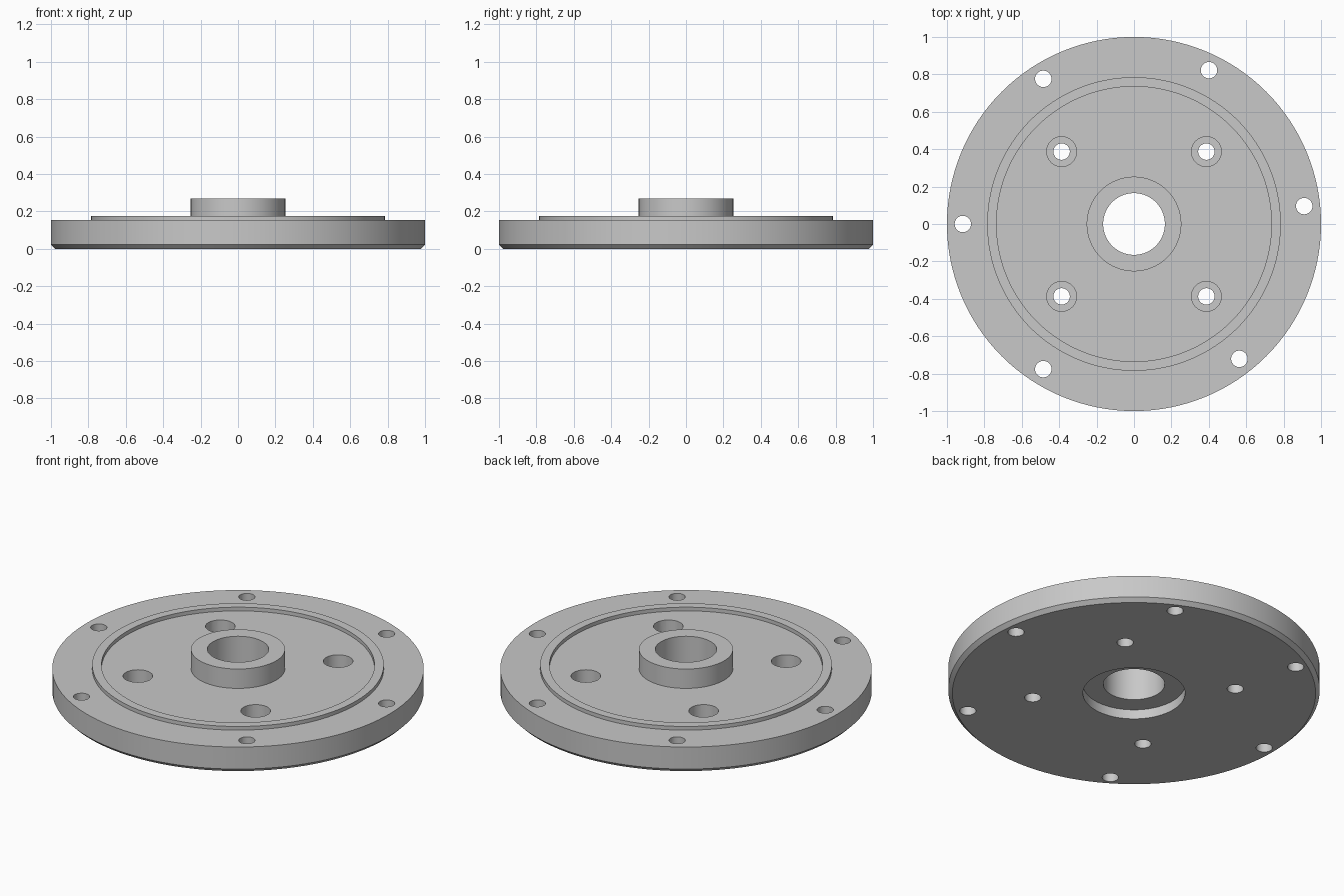
import bpy
import bmesh
import math

if "Cube" in bpy.data.objects:
    bpy.data.objects.remove(bpy.data.objects["Cube"])

steel = bpy.data.materials.new("steel grey")
steel.diffuse_color = (0.58, 0.58, 0.58, 1.0)
steel.use_nodes = True
steel.node_tree.nodes["Principled BSDF"].inputs["Base Color"].default_value = steel.diffuse_color


def lathe(name, profile, segments, x=0.0, y=0.0):
    """Revolve a closed (radius, height) profile around z."""
    bm = bmesh.new()
    verts = [bm.verts.new((r, 0.0, z)) for r, z in profile]
    edges = [bm.edges.new((verts[i], verts[(i + 1) % len(verts)]))
             for i in range(len(verts))
             if profile[i][0] + profile[(i + 1) % len(verts)][0] > 0]
    bmesh.ops.spin(bm, geom=verts + edges, cent=(0, 0, 0), axis=(0, 0, 1),
                   angle=math.tau, steps=segments)
    bmesh.ops.remove_doubles(bm, verts=bm.verts[:], dist=1e-5)
    bmesh.ops.recalc_face_normals(bm, faces=bm.faces[:])
    mesh = bpy.data.meshes.new(name)
    bm.to_mesh(mesh)
    bm.free()
    mesh.materials.append(steel)
    obj = bpy.data.objects.new(name, mesh)
    obj.location = (x, y, 0.0)
    bpy.context.collection.objects.link(obj)
    return obj


# Flange disc: chamfered rim, raised locating ring, hub, bore and rear recess
flange = lathe("flange", [
    (0.978, 0.0), (1.0, 0.022), (1.0, 0.153),
    (0.785, 0.153), (0.785, 0.175), (0.735, 0.175), (0.735, 0.153),
    (0.253, 0.153), (0.253, 0.268), (0.165, 0.268),
    (0.165, 0.056), (0.275, 0.056), (0.275, 0.0)], 128)

cutters = []

# Rim bolt holes
for i, angle in enumerate((6, 64, 122, 180, 238, 308)):
    a = math.radians(angle)
    cutters.append(lathe(f"rim_hole_cutter_{i}", [
        (0, -0.1), (0.044, -0.1), (0.044, 0.4), (0, 0.4)], 32,
        0.915 * math.cos(a), 0.915 * math.sin(a)))

# Counterbored inner holes
for i, (sx, sy) in enumerate(((1, 1), (-1, 1), (-1, -1), (1, -1))):
    cutters.append(lathe(f"counterbore_cutter_{i}", [
        (0, -0.1), (0.044, -0.1), (0.044, 0.065),
        (0.08, 0.065), (0.08, 0.4), (0, 0.4)], 32,
        0.387 * sx, 0.387 * sy))

# Drill the holes, then discard the cutters
bpy.context.view_layer.objects.active = flange
flange.select_set(True)
for cutter in cutters:
    cutter.hide_render = True
    mod = flange.modifiers.new("drill", "BOOLEAN")
    mod.operation = "DIFFERENCE"
    mod.solver = "EXACT"
    mod.object = cutter
    bpy.ops.object.modifier_apply(modifier=mod.name)
for cutter in cutters:
    bpy.data.objects.remove(cutter, do_unlink=True)

bpy.ops.object.shade_smooth_by_angle(angle=math.radians(30))
